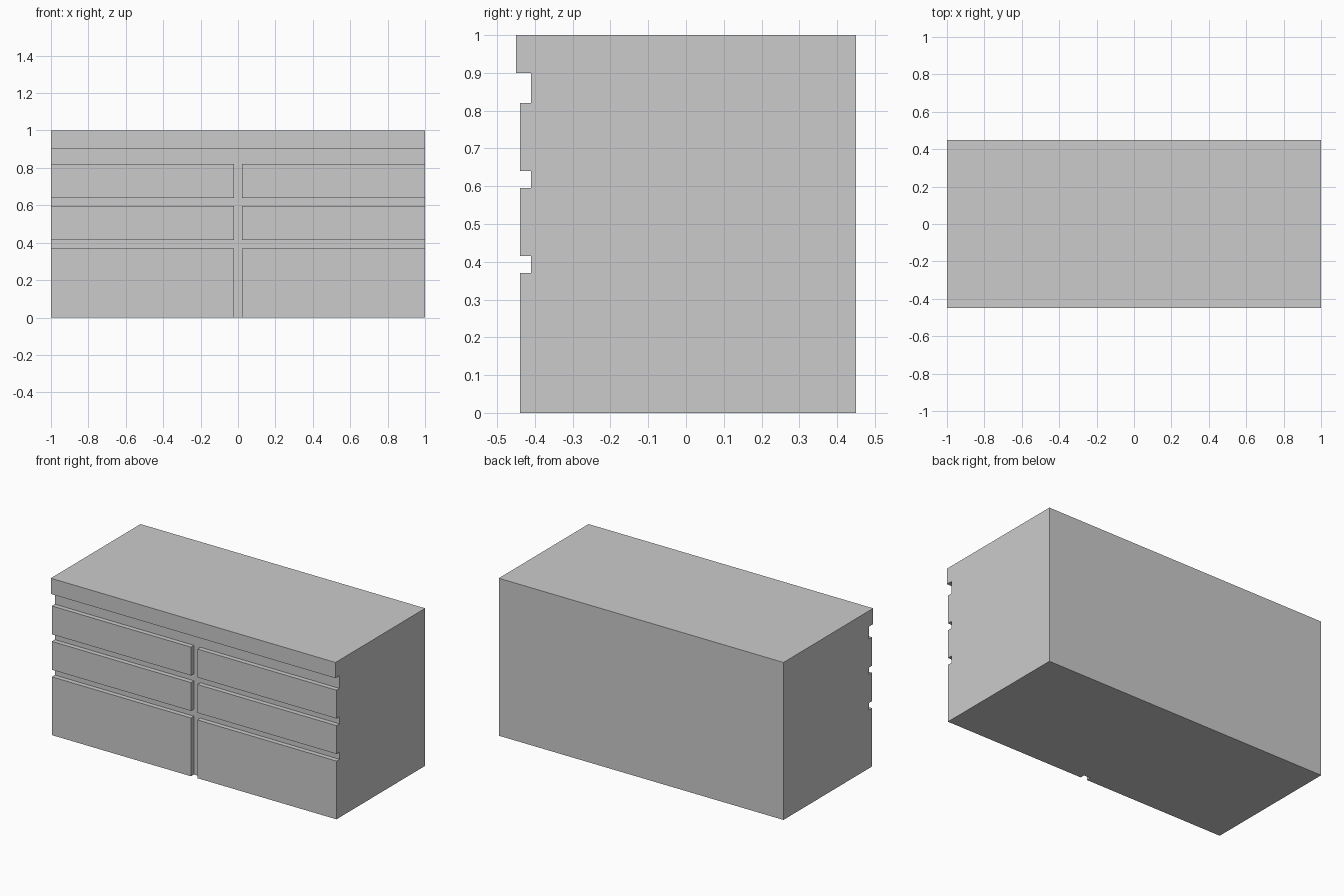
import bpy
import bmesh
from mathutils import Vector

if "Cube" in bpy.data.objects:
    bpy.data.objects.remove(bpy.data.objects["Cube"])


def box(name, x, y, z):
    """Box from (min, max) ranges on each axis."""
    bm = bmesh.new()
    bmesh.ops.create_cube(bm, size=1)
    size = Vector([r[1] - r[0] for r in (x, y, z)])
    centre = Vector([(r[0] + r[1]) / 2 for r in (x, y, z)])
    bmesh.ops.scale(bm, vec=size, verts=bm.verts)
    bmesh.ops.translate(bm, vec=centre, verts=bm.verts)
    mesh = bpy.data.meshes.new(name)
    bm.to_mesh(mesh)
    bm.free()
    obj = bpy.data.objects.new(name, mesh)
    bpy.context.collection.objects.link(obj)
    return obj


BODY_FRONT, DRAWER_FRONT, BACK = -0.41, -0.44, 0.45
HALF_GAP = 0.0225

# Cabinet body and overhanging worktop
box("cabinet_body", (-1, 1), (BODY_FRONT, BACK), (0, 0.9))
box("worktop", (-1, 1), (-0.45, BACK), (0.9, 1))

# Raised front panels: two rows of drawers above a row of tall doors
rows = [("upper_drawer", 0.64, 0.82),
        ("middle_drawer", 0.415, 0.595),
        ("lower_door", 0, 0.37)]
for name, bottom, top in rows:
    for side, x in (("left", (-1, -HALF_GAP)), ("right", (HALF_GAP, 1))):
        box(f"{name}_{side}", x, (DRAWER_FRONT, BODY_FRONT), (bottom, top))
